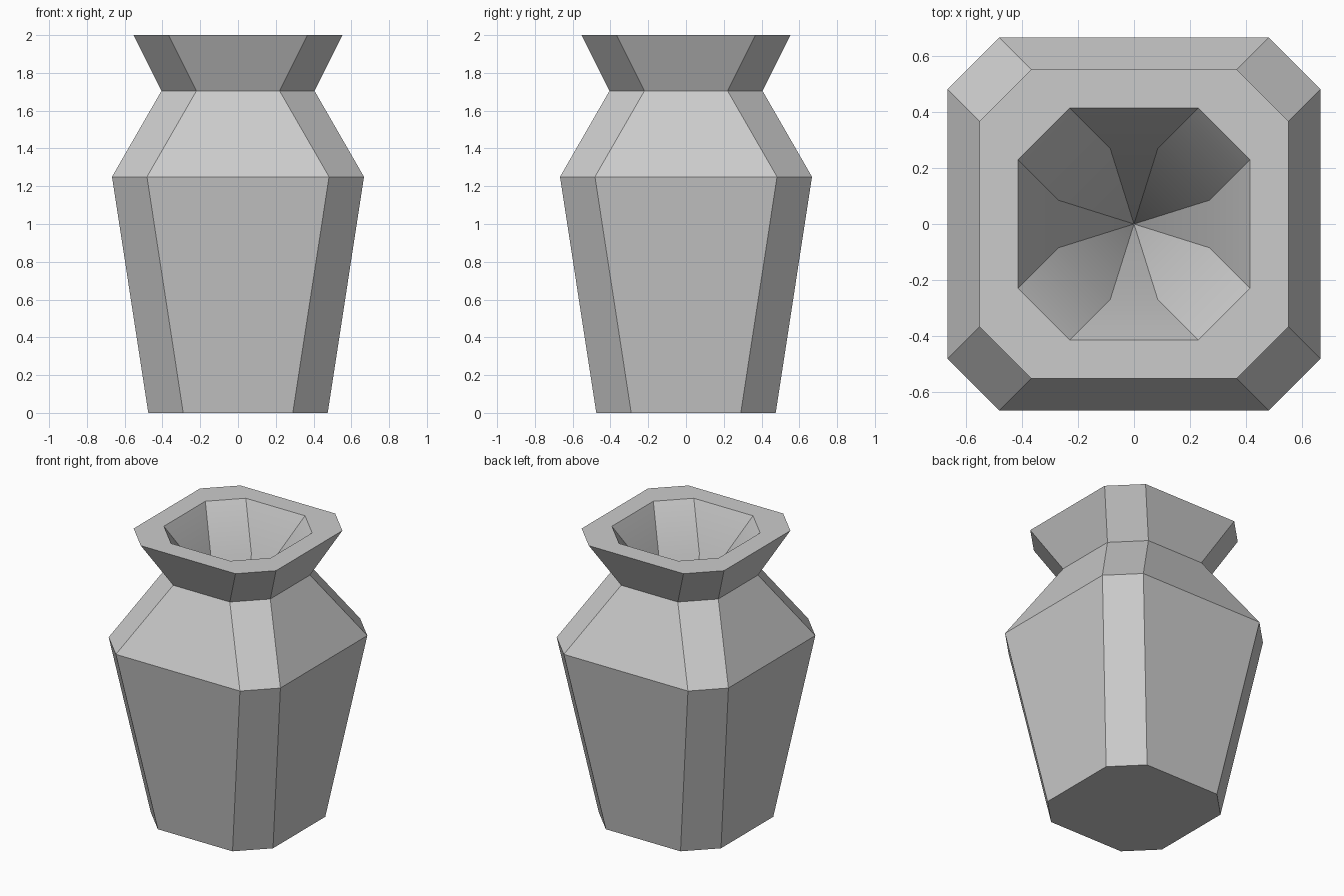
import bpy, bmesh, math

cube = bpy.data.objects.get("Cube")
if cube:
    bpy.data.objects.remove(cube, do_unlink=True)

# Unpainted clay colour
clay = bpy.data.materials.new("grey clay")
clay.use_nodes = True
clay.diffuse_color = (0.6, 0.6, 0.6, 1)
clay.node_tree.nodes["Principled BSDF"].inputs["Base Color"].default_value = (0.6, 0.6, 0.6, 1)

CHAMFER = 0.185
# Half width and height of each ring: foot, shoulder, neck, rim, inner rim, throat
PROFILE = [(0.475, 0), (0.667, 1.25), (0.405, 1.705),
           (0.553, 2), (0.415, 2), (0.27, 1.705)]
CAVITY_BOTTOM = 0.5


def chamfered_ring(bm, half, z):
    """Square ring with its four corners cut, counter-clockwise."""
    short = half - CHAMFER
    ring = []
    for turn in range(4):
        c, s = round(math.cos(turn * math.pi / 2)), round(math.sin(turn * math.pi / 2))
        for x, y in ((half, -short), (half, short)):
            ring.append(bm.verts.new((x * c - y * s, x * s + y * c, z)))
    return ring


bm = bmesh.new()
rings = [chamfered_ring(bm, half, z) for half, z in PROFILE]

# Foot, then outer wall, rim and inner neck
bm.faces.new(rings[0][::-1])
for low, high in zip(rings, rings[1:]):
    for i in range(8):
        j = (i + 1) % 8
        bm.faces.new((low[i], low[j], high[j], high[i]))

# Pointed inside of the vase
tip = bm.verts.new((0, 0, CAVITY_BOTTOM))
throat = rings[-1]
for i in range(8):
    bm.faces.new((throat[i], throat[(i + 1) % 8], tip))

mesh = bpy.data.meshes.new("vase")
bm.to_mesh(mesh)
bm.free()
mesh.materials.append(clay)
vase = bpy.data.objects.new("vase", mesh)
bpy.context.collection.objects.link(vase)

# Flat outside, softly blended inside where the slope barely changes
bpy.context.view_layer.objects.active = vase
vase.select_set(True)
bpy.ops.object.shade_smooth_by_angle(angle=math.radians(30))
